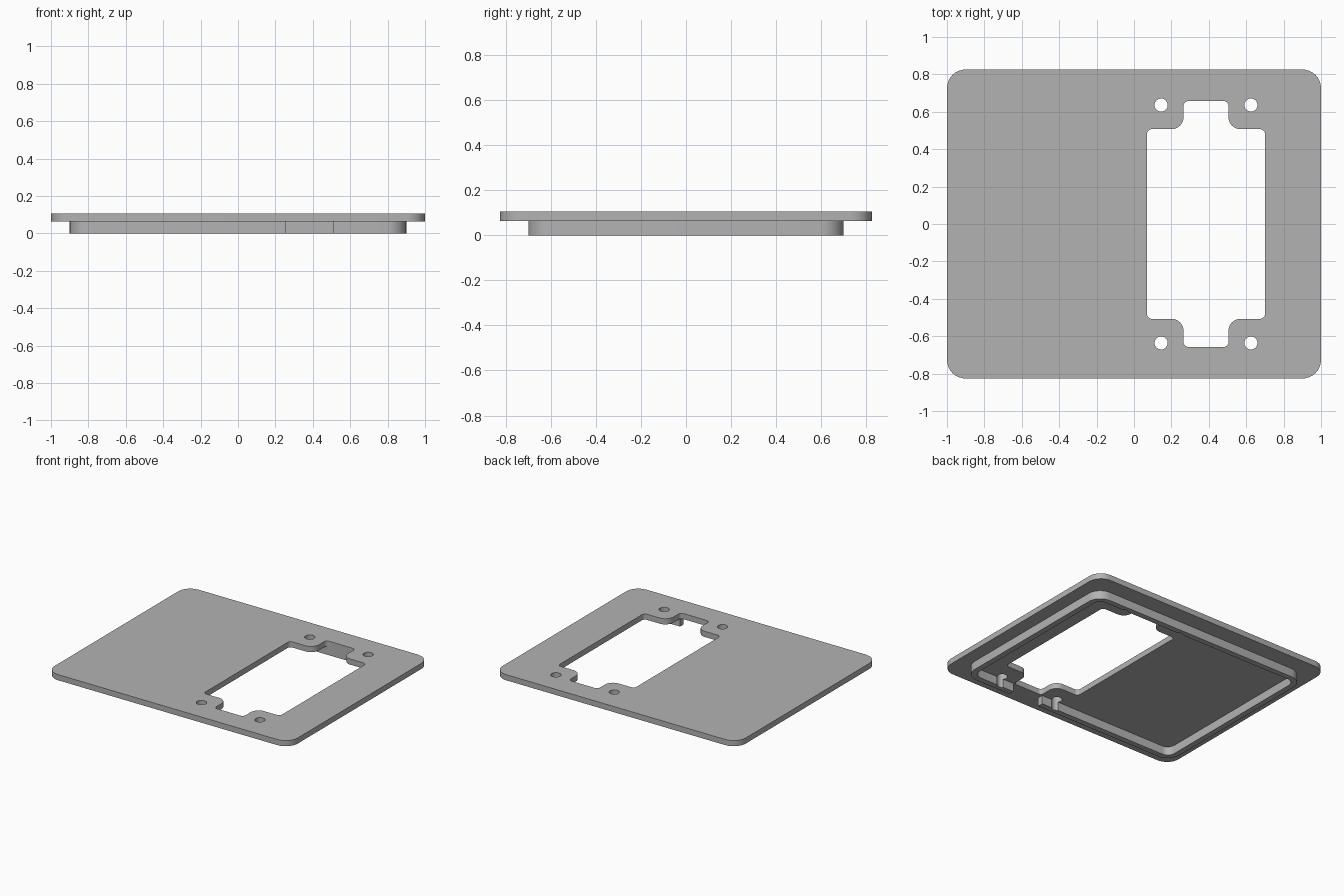
import bpy, bmesh, math
from mathutils import Vector

cube = bpy.data.objects.get("Cube")
if cube:
    bpy.data.objects.remove(cube, do_unlink=True)

grey = bpy.data.materials.new("mid grey")
grey.use_nodes = True
grey.diffuse_color = (0.45, 0.45, 0.45, 1)
grey.node_tree.nodes["Principled BSDF"].inputs["Base Color"].default_value = grey.diffuse_color

TOP, STEP = 0.105, 0.063


def fillet(corners, steps=8):
    """Round each (x, y, radius) right-angled corner of an outline."""
    points = []
    for i, (x, y, r) in enumerate(corners):
        here = Vector((x, y))
        a = (Vector(corners[i - 1][:2]) - here).normalized() * r
        b = (Vector(corners[(i + 1) % len(corners)][:2]) - here).normalized() * r
        for k in range(steps + 1):
            t = k / steps * math.pi / 2
            points.append(here + a * (1 - math.sin(t)) + b * (1 - math.cos(t)))
    return points


def rectangle(w, h, r, cx=0, cy=0):
    return [(cx - w, cy - h, r), (cx + w, cy - h, r), (cx + w, cy + h, r), (cx - w, cy + h, r)]


def prism(name, corners, z0, z1):
    bm = bmesh.new()
    face = bm.faces.new([bm.verts.new((p.x, p.y, z0)) for p in fillet(corners)])
    side = bmesh.ops.extrude_face_region(bm, geom=[face])["geom"]
    bmesh.ops.translate(bm, vec=(0, 0, z1 - z0),
                        verts=[v for v in side if isinstance(v, bmesh.types.BMVert)])
    bmesh.ops.remove_doubles(bm, verts=bm.verts, dist=1e-5)
    bmesh.ops.recalc_face_normals(bm, faces=bm.faces)
    mesh = bpy.data.meshes.new(name)
    bm.to_mesh(mesh)
    bm.free()
    mesh.materials.append(grey)
    obj = bpy.data.objects.new(name, mesh)
    bpy.context.collection.objects.link(obj)
    return obj


def select(obj):
    bpy.ops.object.select_all(action="DESELECT")
    obj.select_set(True)
    bpy.context.view_layer.objects.active = obj


def cut(obj, cutters):
    select(obj)
    for cutter in cutters:
        mod = obj.modifiers.new("cut", "BOOLEAN")
        mod.operation, mod.solver, mod.object = "DIFFERENCE", "EXACT", cutter
        bpy.ops.object.modifier_apply(modifier=mod.name)


# Cover plate and the locating rim below it
plate = prism("cover_plate", rectangle(1, 0.826, 0.1), STEP, TOP)
rim = prism("locating_rim", rectangle(0.9, 0.7, 0.1), 0, STEP)

# Device opening: wide middle with a narrow notch at each end
upper = [(0.70, 0.507, 0.025), (0.505, 0.507, 0.065), (0.505, 0.657, 0.025),
         (0.265, 0.657, 0.025), (0.265, 0.507, 0.065), (0.07, 0.507, 0.025)]
lower = [(x, -y, r) for x, y, r in reversed(upper)]
opening = prism("opening_cutter", upper + lower, -0.1, 0.2)

# Screw holes, which also groove the inside of the rim
holes = [prism("screw_hole_cutter", rectangle(0.035, 0.035, 0.035, x, y), -0.1, 0.2)
         for x in (0.145, 0.625) for y in (-0.636, 0.636)]

# Hollow of the rim and the gap in its front wall
hollow = prism("hollow_cutter", rectangle(0.858, 0.658, 0.058), -0.1, 0.2)
gap = prism("gap_cutter", rectangle(0.127, 0.1, 0.001, 0.382, -0.7), -0.1, 0.2)

cut(plate, [opening] + holes)
cut(rim, [hollow, gap] + holes)

for cutter in [opening, hollow, gap] + holes:
    bpy.data.objects.remove(cutter, do_unlink=True)
for part in (plate, rim):
    select(part)
    bpy.ops.object.shade_smooth_by_angle(angle=math.radians(30))
